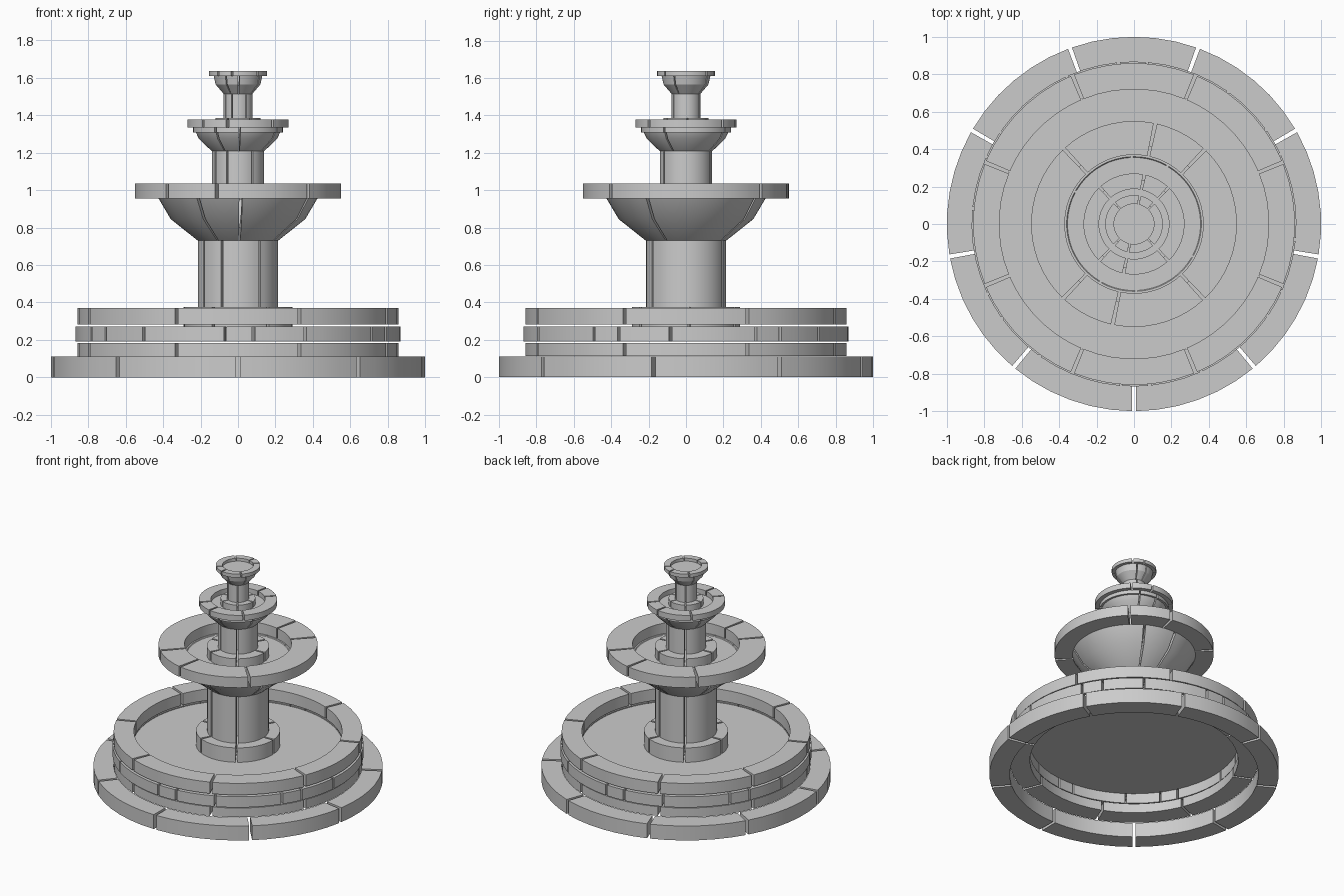
import bpy, bmesh
from math import radians, cos, sin, degrees, ceil

if "Cube" in bpy.data.objects:
    bpy.data.objects.remove(bpy.data.objects["Cube"])


def finish(name, bm, smooth=True):
    bmesh.ops.recalc_face_normals(bm, faces=bm.faces)
    me = bpy.data.meshes.new(name)
    bm.to_mesh(me)
    bm.free()
    ob = bpy.data.objects.new(name, me)
    bpy.context.collection.objects.link(ob)
    if smooth:
        bpy.ops.object.select_all(action='DESELECT')
        bpy.context.view_layer.objects.active = ob
        ob.select_set(True)
        bpy.ops.object.shade_smooth_by_angle(angle=radians(25))
    return ob


def stones(name, profile, joints, gap, step=6.5):
    """Revolve a closed (radius, z) profile into arc blocks separated by open joints."""
    bm = bmesh.new()
    joints = sorted(j % 360 for j in joints)
    half = degrees(gap / 2 / max(r for r, z in profile))
    for a, b in zip(joints, joints[1:] + [joints[0] + 360]):
        a, b = a + half, b - half
        n = max(1, ceil((b - a) / step))
        rows = []
        for i in range(n + 1):
            t = radians(a + (b - a) * i / n)
            rows.append([bm.verts.new((r * cos(t), r * sin(t), z)) for r, z in profile])
        m = len(profile)
        for p, q in zip(rows, rows[1:]):
            for k in range(m):
                bm.faces.new((p[k], q[k], q[(k + 1) % m], p[(k + 1) % m]))
        bm.faces.new(rows[0])
        bm.faces.new(rows[-1])
    return finish(name, bm)


def ring(name, r0, r1, z0, z1, joints, gap):
    return stones(name, [(r0, z0), (r1, z0), (r1, z1), (r0, z1)], joints, gap)


def disc(name, r, z):
    bm = bmesh.new()
    bmesh.ops.create_circle(bm, cap_ends=True, radius=r, segments=56)
    bmesh.ops.translate(bm, vec=(0, 0, z), verts=bm.verts)
    return finish(name, bm, False)


def even(n, start):
    return [start + 360 * i / n for i in range(n)]


# Joint patterns
wall = even(8, 22.5)
bricks = [j + o for j in even(6, -84.5) for o in (0, 19, 50)]
rim = [78, 46.5, 133, -102, -47, -133.5]
shaft = [-57, 123, -114, 66, -149]
cup = [-120, -88, -29, 60, 92, 151]
foot = even(6, -57)

# Ground step and pool wall
ring("base_step", 0.86, 1.0, 0, 0.11, even(9, -90), 0.022)
ring("wall_lower", 0.72, 0.86, 0.112, 0.182, wall, 0.018)
ring("wall_bricks", 0.725, 0.868, 0.19, 0.272, bricks, 0.015)
ring("wall_cap", 0.72, 0.86, 0.282, 0.37, wall, 0.018)
disc("pool_floor", 0.725, 0.265)

# Lower tier
ring("lower_foot", 0.20, 0.29, 0.265, 0.375, foot, 0.016)
ring("lower_column", 0.13, 0.213, 0.27, 0.73, shaft, 0.012)
stones("lower_bowl", [(0.13, 0.73), (0.215, 0.73), (0.36, 0.845), (0.425, 0.955),
                      (0.36, 0.955), (0.29, 0.875), (0.13, 0.80)], cup, 0.016)
ring("lower_rim", 0.37, 0.55, 0.955, 1.035, rim, 0.018)
disc("lower_water", 0.38, 0.95)

# Middle tier
ring("middle_foot", 0.13, 0.215, 0.95, 1.02, foot, 0.014)
ring("middle_column", 0.08, 0.14, 0.95, 1.21, shaft, 0.010)
stones("middle_bowl", [(0.08, 1.21), (0.142, 1.21), (0.21, 1.275), (0.225, 1.308), (0.24, 1.308),
                       (0.24, 1.335), (0.18, 1.335), (0.08, 1.28)], cup, 0.010)
ring("middle_rim", 0.187, 0.27, 1.335, 1.377, rim, 0.014)
disc("middle_water", 0.2, 1.34)

# Top tier
ring("top_foot", 0.07, 0.12, 1.335, 1.385, foot, 0.008)
ring("top_column", 0.04, 0.077, 1.335, 1.515, shaft, 0.006)
stones("top_bowl", [(0.04, 1.515), (0.077, 1.515), (0.12, 1.565), (0.13, 1.61),
                    (0.10, 1.61), (0.04, 1.56)], cup, 0.007)
ring("top_rim", 0.107, 0.154, 1.61, 1.637, rim, 0.01)
disc("top_water", 0.112, 1.615)
